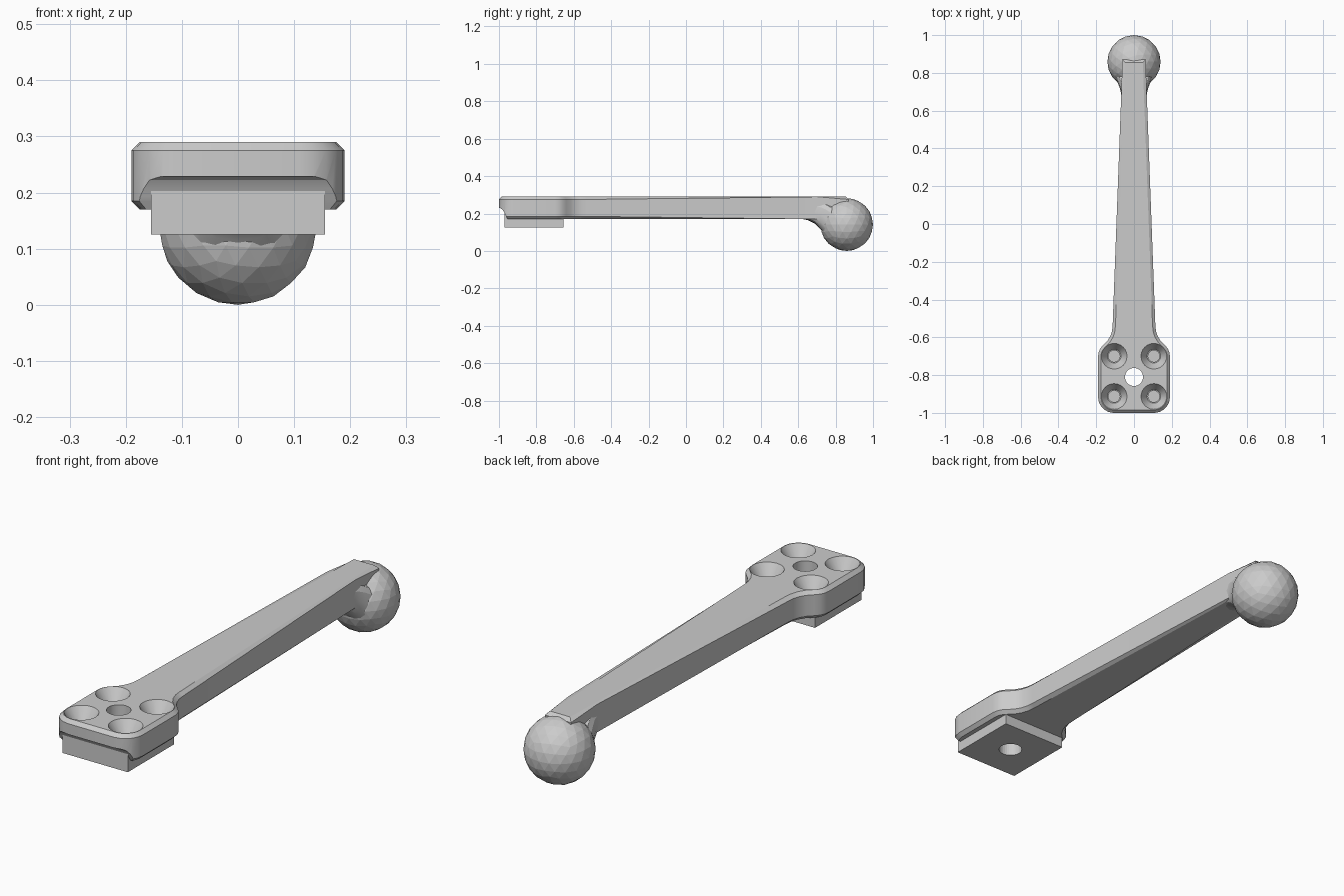
import bpy, bmesh, math
from mathutils import Matrix

if "Cube" in bpy.data.objects:
    bpy.data.objects.remove(bpy.data.objects["Cube"])


def to_object(name, bm):
    bmesh.ops.recalc_face_normals(bm, faces=bm.faces)
    me = bpy.data.meshes.new(name)
    bm.to_mesh(me)
    bm.free()
    ob = bpy.data.objects.new(name, me)
    bpy.context.collection.objects.link(ob)
    return ob


def loft(name, rings):
    bm = bmesh.new()
    rows = [[bm.verts.new(p) for p in r] for r in rings]
    n = len(rows[0])
    for a, b in zip(rows, rows[1:]):
        for i in range(n):
            j = (i + 1) % n
            bm.faces.new((a[i], a[j], b[j], b[i]))
    bm.faces.new(rows[0][::-1])
    bm.faces.new(rows[-1])
    return to_object(name, bm)


def lathe(name, profile, x, y, n=24):
    return loft(name, [[(x + r * math.cos(2 * math.pi * i / n),
                         y + r * math.sin(2 * math.pi * i / n), z)
                        for i in range(n)] for r, z in profile])


def box(name, size, loc):
    bm = bmesh.new()
    bmesh.ops.create_cube(bm, size=1, matrix=Matrix.Translation(loc) @ Matrix.Diagonal((*size, 1)))
    return to_object(name, bm)


def activate(ob):
    bpy.ops.object.select_all(action='DESELECT')
    ob.select_set(True)
    bpy.context.view_layer.objects.active = ob


def cut(ob, cutter):
    cutter.hide_render = True
    activate(ob)
    m = ob.modifiers.new("cut", 'BOOLEAN')
    m.operation, m.solver, m.object = 'DIFFERENCE', 'EXACT', cutter
    bpy.ops.object.modifier_apply(modifier=m.name)


# Lever arm with mounting head: mirrored outline, extruded and chamfered
half = [(0.11, -1.0), (0.135, -0.995), (0.157, -0.983), (0.174, -0.966), (0.186, -0.943),
        (0.19, -0.918), (0.19, -0.70), (0.187, -0.678), (0.178, -0.658), (0.162, -0.64),
        (0.14, -0.618), (0.125, -0.593), (0.116, -0.565), (0.113, -0.535),
        (0.067, 0.70), (0.062, 0.87)]
outline = half + [(-x, y) for x, y in reversed(half)]
bm = bmesh.new()
face = bm.faces.new([bm.verts.new((x, y, 0.17)) for x, y in outline])
ext = bmesh.ops.extrude_face_region(bm, geom=[face])
for v in ext['geom']:
    if isinstance(v, bmesh.types.BMVert):
        v.co.z = 0.29
rim = [e for e in bm.edges if abs(e.verts[0].co.z - e.verts[1].co.z) < 1e-5]
bmesh.ops.bevel(bm, geom=rim, offset=0.015, segments=1, affect='EDGES')
arm = to_object("lever_arm", bm)

# Square block under the head
block = box("base_block", (0.31, 0.315, 0.085), (0, -0.8125, 0.1675))

# Concave relief under the front edge of the head
relief = [(-1.1, 0.23), (-0.994, 0.229), (-0.982, 0.222), (-0.972, 0.207),
          (-0.963, 0.187), (-0.95, 0.165), (-0.95, 0.1), (-1.1, 0.1)]
cutters = [loft("relief_cutter", [[(x, y, z) for y, z in relief] for x in (-0.3, 0.3)])]
cut(arm, cutters[0])

# Four countersunk screw holes
for x in (-0.105, 0.105):
    for y in (-0.70, -0.913):
        c = lathe("screw_cutter", [(0.03, 0.1), (0.03, 0.238), (0.036, 0.238),
                                   (0.068, 0.29), (0.068, 0.33)], x, y)
        cut(arm, c)
        cutters.append(c)

# Central through hole
c = lathe("centre_cutter", [(0.048, 0.0), (0.048, 0.4)], 0, -0.81, 32)
cut(arm, c)
cut(block, c)
cutters.append(c)
for c in cutters:
    bpy.data.objects.remove(c)

# Flared neck blending the arm into the ball
sections = [(0.60, 0.062, 0.175, 0.27), (0.65, 0.064, 0.165, 0.272), (0.69, 0.068, 0.145, 0.273),
            (0.72, 0.075, 0.115, 0.272), (0.745, 0.085, 0.083, 0.268), (0.78, 0.10, 0.052, 0.25)]


def sq(v):
    return math.copysign(abs(v) ** 0.7, v)


neck = loft("neck", [[(w * sq(math.cos(2 * math.pi * i / 16)), y,
                       (lo + hi) / 2 + (hi - lo) / 2 * sq(math.sin(2 * math.pi * i / 16)))
                      for i in range(16)] for y, w, lo, hi in sections])

# Faceted ball knob
bm = bmesh.new()
bmesh.ops.create_icosphere(bm, subdivisions=3, radius=0.141,
                           matrix=Matrix.Translation((0, 0.859, 0.141)))
to_object("ball_knob", bm)

for ob in (arm, neck):
    activate(ob)
    bpy.ops.object.shade_smooth_by_angle(angle=math.radians(25))
